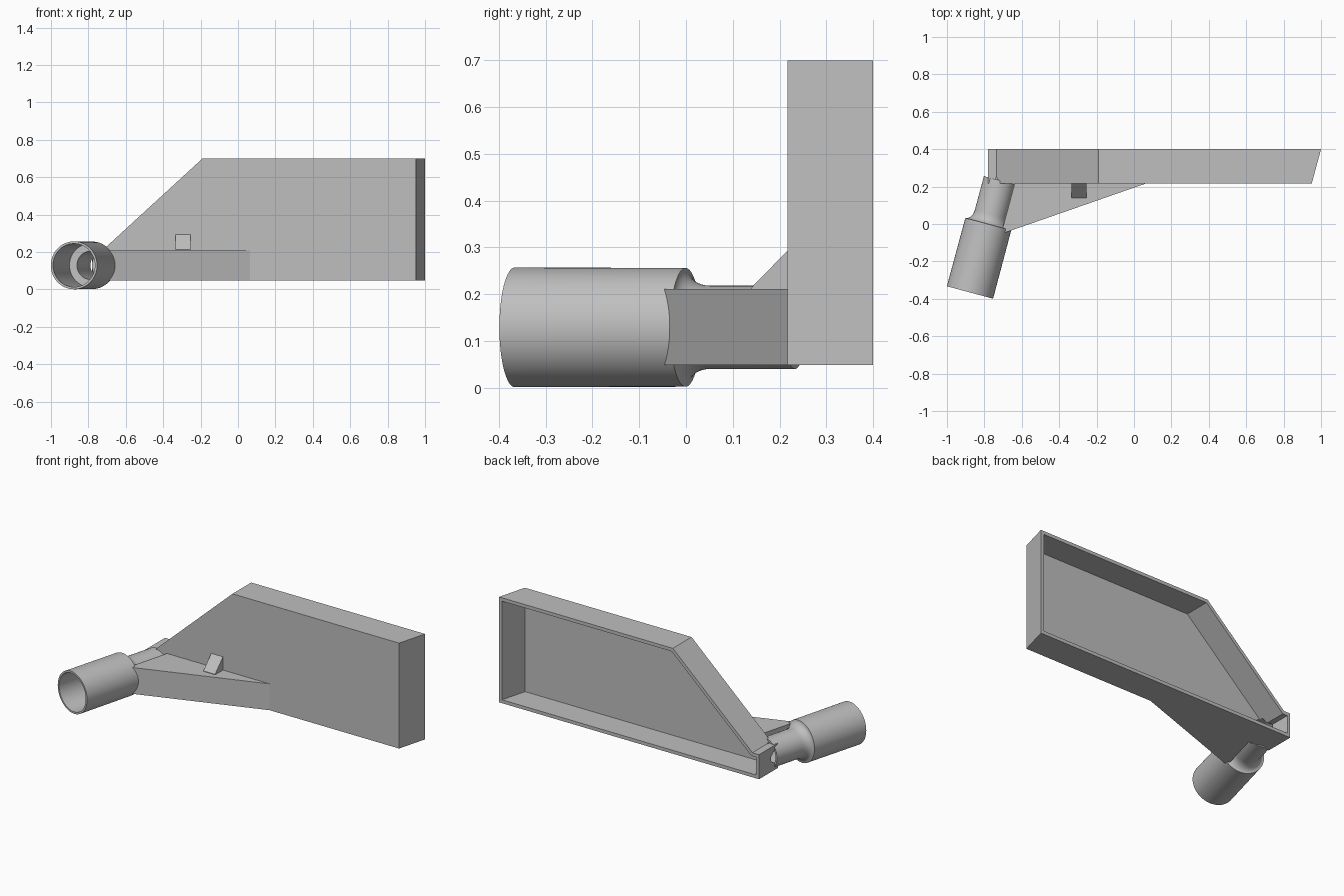
import bpy, bmesh, math
from mathutils import Vector

cube = bpy.data.objects.get("Cube")
if cube:
    bpy.data.objects.remove(cube, do_unlink=True)

grey = bpy.data.materials.new("plain grey")
grey.use_nodes = True
GREY = (0.52, 0.52, 0.52, 1)
grey.diffuse_color = GREY
grey.node_tree.nodes["Principled BSDF"].inputs["Base Color"].default_value = GREY


def loft(name, rings):
    """Skin a list of equal-length closed rings and cap both ends."""
    bm = bmesh.new()
    rows = [[bm.verts.new(p) for p in ring] for ring in rings]
    n = len(rows[0])
    for a, b in zip(rows, rows[1:]):
        for i in range(n):
            j = (i + 1) % n
            bm.faces.new((a[i], a[j], b[j], b[i]))
    bm.faces.new(rows[0])
    bm.faces.new(rows[-1])
    bmesh.ops.recalc_face_normals(bm, faces=bm.faces)
    mesh = bpy.data.meshes.new(name)
    bm.to_mesh(mesh)
    bm.free()
    mesh.materials.append(grey)
    obj = bpy.data.objects.new(name, mesh)
    bpy.context.collection.objects.link(obj)
    return obj


# Pipe axis: tilted 15 degrees from +y, starting at the open mouth
TILT = math.radians(15)
MOUTH = Vector((-0.877, -0.366, 0.129))
AXIS = Vector((math.sin(TILT), math.cos(TILT), 0))
SIDE = Vector((math.cos(TILT), -math.sin(TILT), 0))
UP = Vector((0, 0, 1))


def lathe(name, profile, sides=64):
    """Turn (distance, radius) pairs around the pipe axis."""
    angles = [math.tau * i / sides for i in range(sides)]
    return loft(name, [[MOUTH + AXIS * s + (SIDE * math.cos(a) + UP * math.sin(a)) * r
                        for a in angles] for s, r in profile])


def inset(points, d):
    """Move every edge of a counter-clockwise outline inward by d."""
    result = []
    pts = [Vector(p) for p in points]
    for i, p in enumerate(pts):
        e1 = (p - pts[i - 1]).normalized()
        e2 = (pts[(i + 1) % len(pts)] - p).normalized()
        n1, n2 = Vector((-e1.y, e1.x)), Vector((-e2.y, e2.x))
        result.append(p + (n1 + n2) * d / (1 + n1.dot(n2)))
    return result


FRONT, BACK, BASE = 0.217, 0.4, 0.048


def box_ring(outline, y):
    """Place the outline at depth y, with the far end slanting outward."""
    shift = (y - BACK) * 0.27
    return [(x + (shift if x > 0.5 else 0), y, z) for x, z in outline]


def cut(obj, *cutters):
    for cutter in cutters:
        mod = obj.modifiers.new("cut", 'BOOLEAN')
        mod.operation, mod.solver, mod.object = 'DIFFERENCE', 'EXACT', cutter
        bpy.context.view_layer.objects.active = obj
        bpy.ops.object.modifier_apply(modifier=mod.name)


# Housing: shallow box with a sloped end, open at the back
outline = [(-0.78, BASE), (1, BASE), (1, 0.7), (-0.19, 0.7), (-0.735, 0.2), (-0.78, 0.2)]
inner = inset(outline, 0.021)
housing = loft("housing", [box_ring(outline, FRONT), box_ring(outline, BACK)])
cavity = loft("cavity_cutter", [box_ring(inner, FRONT + 0.02), box_ring(inner, BACK + 0.03)])

# Hose connector: wide socket, concave shoulder, narrow neck
shoulder = [(0.378 + 0.055 * (1 - math.cos(t)), 0.127 - 0.038 * math.sin(t))
            for t in (math.pi / 2 * i / 8 for i in range(9))]
connector = lathe("hose_connector", [(0, 0.128)] + shoulder + [(0.62, 0.089)])
bore = lathe("bore_cutter", [(-0.05, 0.116), (0.34, 0.116), (0.341, 0.075), (0.65, 0.075)])

# Bracket: triangular web between the side of the neck and the housing
corners = [MOUTH + AXIS * 0.345 + SIDE * 0.08,
           Vector((0.065, FRONT, 0)),
           MOUTH + AXIS * 0.625 + SIDE * 0.08]
loft("bracket", [[(c.x, c.y, z) for c in corners] for z in (BASE, 0.211)])

# Small wedge clip on top of the bracket
wedge = [(0.14, 0.205), (FRONT, 0.205), (FRONT, 0.293), (0.14, 0.214)]
loft("wedge_clip", [[(x, y, z) for y, z in wedge] for x in (-0.335, -0.255)])

cut(housing, cavity, bore)
cut(connector, cavity, bore)
for helper in (cavity, bore):
    bpy.data.objects.remove(helper, do_unlink=True)

# Smooth the round surfaces, keep the hard edges
for obj in (housing, connector):
    bpy.ops.object.select_all(action='DESELECT')
    obj.select_set(True)
    bpy.context.view_layer.objects.active = obj
    bpy.ops.object.shade_smooth_by_angle(angle=math.radians(30))
